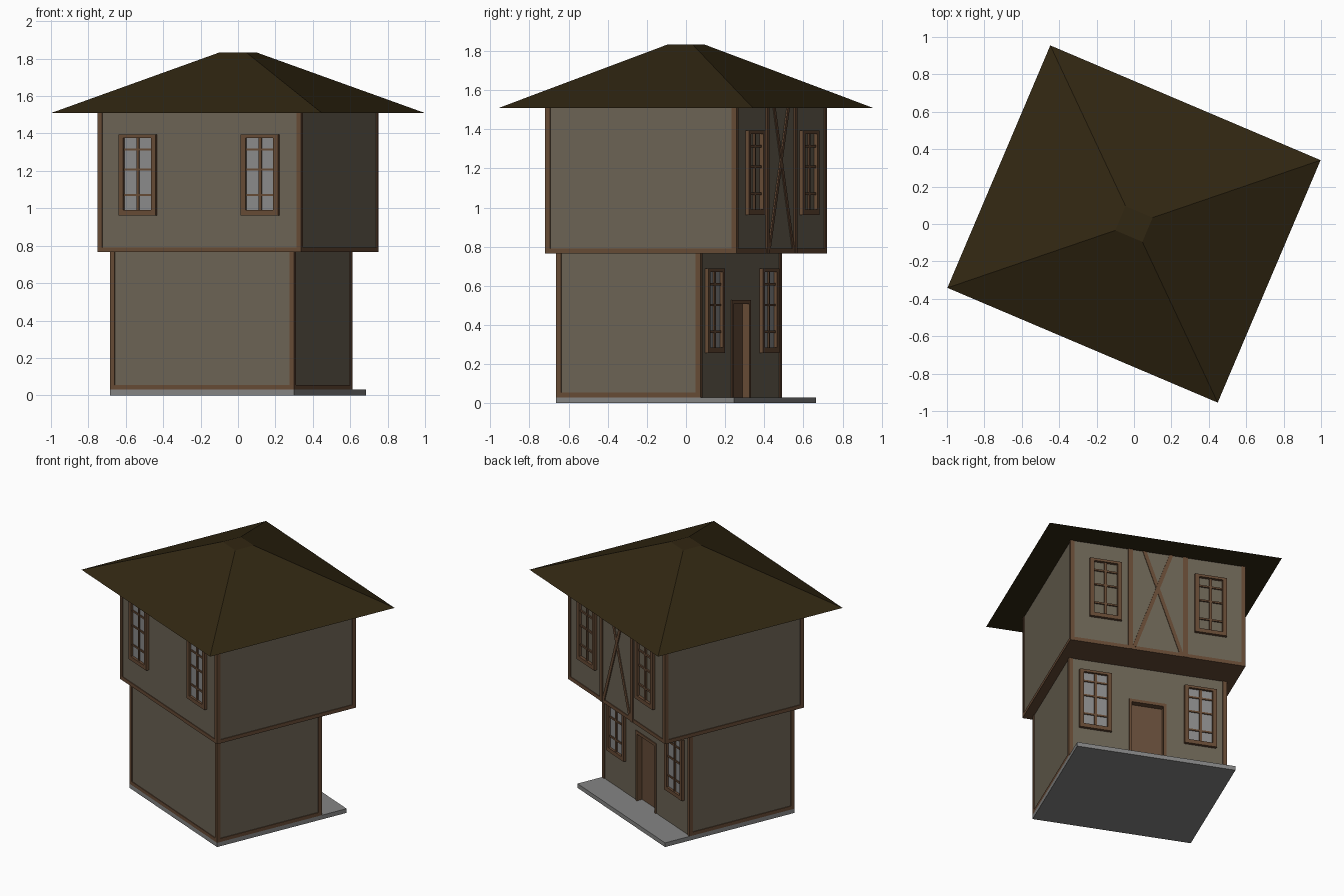
import bpy, bmesh, math
from mathutils import Matrix

if "Cube" in bpy.data.objects:
    bpy.data.objects.remove(bpy.data.objects["Cube"])

TURN = Matrix.Rotation(math.radians(-23), 4, 'Z')   # whole house is turned on its plot


def mat(name, col):
    m = bpy.data.materials.new(name)
    m.diffuse_color = (*col, 1)
    m.use_nodes = True
    m.node_tree.nodes["Principled BSDF"].inputs["Base Color"].default_value = m.diffuse_color
    return m


PLASTER = mat("plaster", (0.150, 0.127, 0.090))
TIMBER = mat("timber", (0.135, 0.070, 0.036))
DOOR = mat("door_wood", (0.135, 0.075, 0.042))
ROOF = mat("roof_brown", (0.031, 0.020, 0.006))
STONE = mat("stone", (0.235, 0.235, 0.232))
GLASS = mat("glass", (0.26, 0.26, 0.26))


def finish(name, bm, material):
    bmesh.ops.recalc_face_normals(bm, faces=bm.faces)
    me = bpy.data.meshes.new(name)
    bm.to_mesh(me)
    bm.free()
    me.materials.append(material)
    ob = bpy.data.objects.new(name, me)
    ob.matrix_world = TURN
    bpy.context.collection.objects.link(ob)
    return ob


def add_box(bm, x0, x1, y0, y1, z0, z1):
    m = Matrix.Translation(((x0 + x1) / 2, (y0 + y1) / 2, (z0 + z1) / 2))
    s = Matrix.Diagonal((abs(x1 - x0), abs(y1 - y0), abs(z1 - z0), 1))
    bmesh.ops.create_cube(bm, size=1, matrix=m @ s)


def boxes(name, material, *dims):
    bm = bmesh.new()
    for d in dims:
        add_box(bm, *d)
    return finish(name, bm, material)


def add_prism(bm, pts, y0, y1):
    # outline in x-z, extruded along y
    f = bm.faces.new([bm.verts.new((x, y0, z)) for x, z in pts])
    r = bmesh.ops.extrude_face_region(bm, geom=[f])
    bmesh.ops.translate(bm, vec=(0, y1 - y0, 0),
                        verts=[v for v in r["geom"] if isinstance(v, bmesh.types.BMVert)])
    bm.faces.ensure_lookup_table()


# Main sizes (half widths, front and back walls, levels)
LW, LB, LF = 0.53, -0.489, 0.302
UW, UD = 0.587, 0.526
Z0, Z1, Z2 = 0.03, 0.765, 1.51
P = 0.005                                            # timber stand-out

# Stone base with porch
boxes("stone_base", STONE, (-LW - P, LW + P, LB - P, 0.494, 0, Z0))

# Lower storey: body plus door wall with a recess
bm = bmesh.new()
add_box(bm, -LW, LW, LB, LF - 0.04, Z0, Z1)
add_prism(bm, [(-LW, Z0), (-0.11, Z0), (-0.11, 0.51), (0.11, 0.51),
               (0.11, Z0), (LW, Z0), (LW, Z1), (-LW, Z1)], LF - 0.04, LF)
finish("lower_walls", bm, PLASTER)
boxes("upper_walls", PLASTER, (-UW, UW, -UD, UD, Z1 + 0.01, Z2))


def corner_posts(name, w, yb, yf, z0, z1, t=0.027):
    dims = []
    for s in (-1, 1):
        xo, xi = s * (w + P), s * (w + P - t)
        a, b = min(xo, xi), max(xo, xi)
        dims.append((a, b, yb - P, yb - P + t, z0, z1))
        dims.append((a, b, yf + P - t, yf + P, z0, z1))
    boxes(name, TIMBER, *dims)


corner_posts("lower_corner_posts", LW, LB, LF, Z0, Z1)
corner_posts("upper_corner_posts", UW, -UD, UD, Z1, Z2)

# Sill beams and the overhanging floor frame
boxes("lower_sill_beams", TIMBER,
      (-LW - P, LW + P, LB - P, LB + 0.02, Z0, Z0 + 0.025),
      (-LW - P, -LW + 0.02, LB, LF, Z0, Z0 + 0.025),
      (LW - 0.02, LW + P, LB, LF, Z0, Z0 + 0.025))
boxes("floor_frame", TIMBER, (-UW - P, UW + P, -UD - P, UD + P, Z1, Z1 + 0.026))

# Studs and crossed braces on the door side
boxes("wall_studs", TIMBER, *[(s * 0.185 - 0.016, s * 0.185 + 0.016, UD - 0.01, UD + 0.008, Z1, Z2)
                              for s in (-1, 1)])
for s, n in ((-1, "left_brace"), (1, "right_brace")):
    bm = bmesh.new()
    w = 0.013
    add_prism(bm, [(s * 0.16 - w, Z1 + 0.02), (s * 0.16 + w, Z1 + 0.02),
                   (-s * 0.09 + w, Z2), (-s * 0.09 - w, Z2)], UD - 0.01, UD + 0.006 + s * 0.001)
    finish(n, bm, TIMBER)

# Door and its frame
boxes("door", DOOR, (-0.11, 0.11, LF - 0.04, LF - 0.035, Z0, 0.51))
boxes("door_frame", TIMBER,
      (-0.125, -0.107, LF - 0.035, LF + 0.006, Z0, 0.51),
      (0.107, 0.125, LF - 0.035, LF + 0.006, Z0, 0.51),
      (-0.125, 0.125, LF - 0.035, LF + 0.006, 0.507, 0.528))


def window(name, cx, cz, wall, side, glass=True):
    w, h, t = 0.108, 0.216, 0.028

    def b(x0, x1, z0, z1, d):
        y = sorted((wall - side * 0.005, wall + side * d))
        return (cx + x0, cx + x1, *y, cz + z0, cz + z1)
    boxes(name + "_frame", TIMBER,
          b(-w, -w + t, -h, h, 0.02), b(w - t, w, -h, h, 0.02),
          b(-w + t, w - t, h - t + 0.01, h, 0.02), b(-w + t, w - t, -h, -h + t, 0.02))
    boxes(name + "_bars", TIMBER, b(-0.008, 0.008, -h, h, 0.011),
          *[b(-w + t, w - t, z - 0.006, z + 0.006, 0.010) for z in (0.136, 0.03, -0.107)])
    if glass:
        boxes(name + "_glass", GLASS, b(-w + t, w - t, -h + t, h - t + 0.01, 0.003))


# Windows: two per pierced wall
for s, n in ((-1, "left"), (1, "right")):
    window("rear_upper_window_" + n, s * 0.355, 1.178, -UD, -1)
    window("door_side_upper_window_" + n, s * 0.355, 1.178, UD, 1, False)
    window("door_side_lower_window_" + n, s * 0.355, 0.472, LF, 1)

# Hipped roof with a small flat cap
bm = bmesh.new()
add_box(bm, -0.785, 0.785, -0.704, 0.704, Z2, 1.833)
for v in bm.verts:
    if v.co.z > 1.7:
        v.co.x *= 0.1
        v.co.y *= 0.1
finish("hipped_roof", bm, ROOF)
